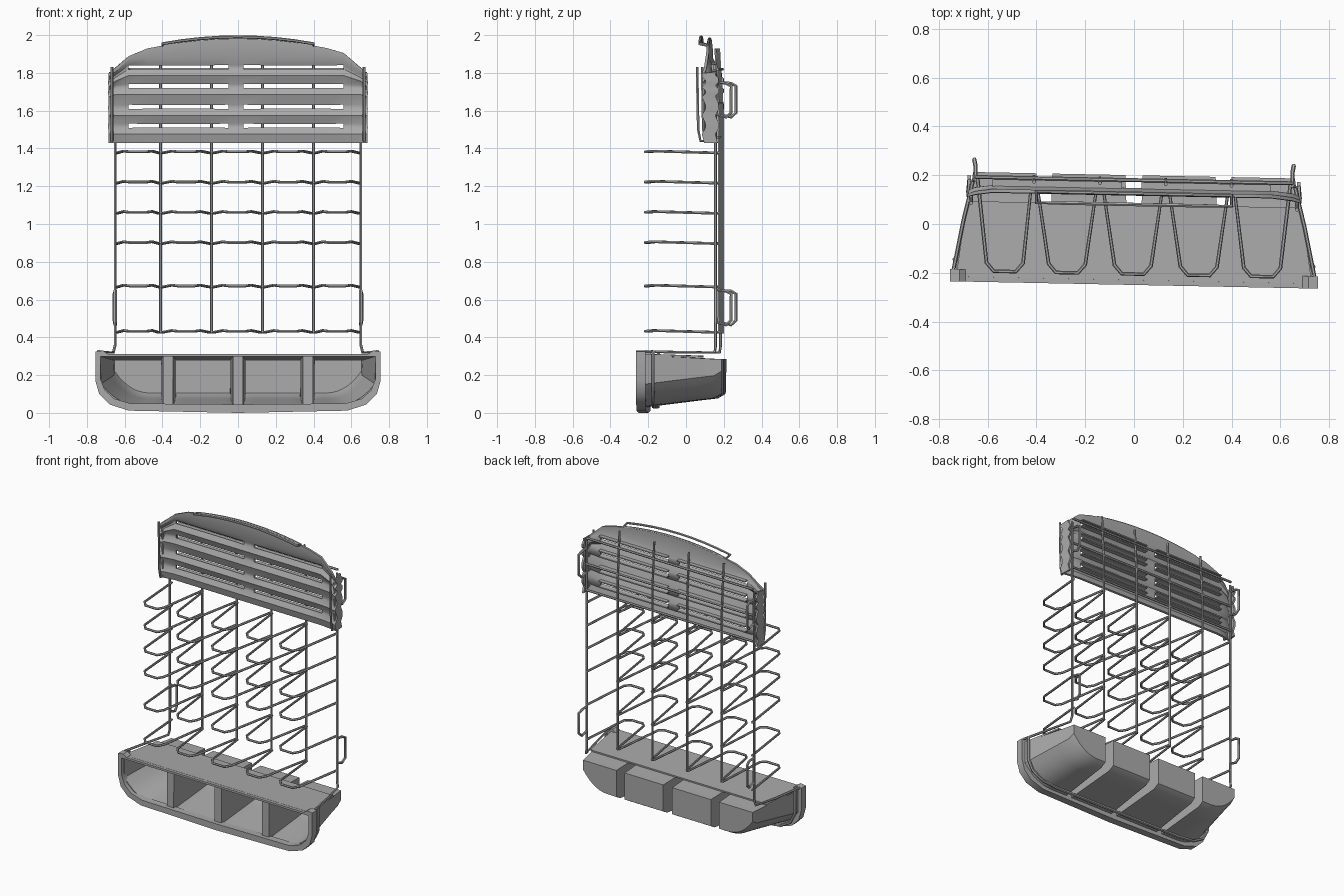
import bpy, bmesh, math
from mathutils import Matrix

cube = bpy.data.objects.get("Cube")
if cube:
    bpy.data.objects.remove(cube)

grey = bpy.data.materials.new("plain_grey")
grey.use_nodes = True
tone = (0.4, 0.4, 0.4, 1)
grey.diffuse_color = tone
grey.node_tree.nodes["Principled BSDF"].inputs["Base Color"].default_value = tone
parts = []
SKEW = Matrix.Identity(4)
SKEW[1][0] = -0.02  # the whole stand sits slightly turned


def add(name, data):
    ob = bpy.data.objects.new(name, data)
    bpy.context.collection.objects.link(ob)
    data.materials.append(grey)
    parts.append(ob)
    return ob


def finish(name, bm):
    bmesh.ops.recalc_face_normals(bm, faces=bm.faces)
    me = bpy.data.meshes.new(name)
    bm.to_mesh(me)
    bm.free()
    return add(name, me)


def wire(name, paths, closed=False, r=0.008):
    cu = bpy.data.curves.new(name, "CURVE")
    cu.dimensions = "3D"
    cu.bevel_depth = r
    cu.bevel_resolution = 1
    cu.use_fill_caps = True
    for pts in paths:
        sp = cu.splines.new("POLY")
        sp.points.add(len(pts) - 1)
        for p, co in zip(sp.points, pts):
            p.co = (*co, 1)
        sp.use_cyclic_u = closed
    return add(name, cu)


def boxes(name, spans):
    bm = bmesh.new()
    for x0, x1, y0, y1, z0, z1 in spans:
        m = Matrix.Translation(((x0 + x1) / 2, (y0 + y1) / 2, (z0 + z1) / 2))
        m = m @ Matrix.Diagonal((x1 - x0, y1 - y0, z1 - z0, 1))
        bmesh.ops.create_cube(bm, size=1, matrix=m)
    return finish(name, bm)


def thicken(ob, t, offset=-1):
    mod = ob.modifiers.new("thickness", "SOLIDIFY")
    mod.thickness = t
    mod.offset = offset


# Wire frame: upright posts
posts = [-0.65, -0.41, -0.14, 0.13, 0.40, 0.65]
wire("inner_posts", [[(x, 0.185, 0.42), (x, 0.185, 1.6), (x, 0.165, 1.93)] for x in posts[1:-1]])
wire("outer_posts", [[(s * 0.74, -0.2, 0.325), (s * 0.7, 0.0, 0.32), (s * 0.66, 0.165, 0.32),
                      (s * 0.65, 0.17, 0.36), (s * 0.65, 0.17, 1.8)] for s in (-1, 1)])

# Zigzag shelf wires, one bay between each pair of posts
levels = [0.43, 0.67, 0.90, 1.06, 1.22, 1.38]
shelves = []
for z in levels:
    path = []
    for a, b in zip(posts, posts[1:]):
        c = (a + b) / 2
        path += [(a + 0.008, 0.18, z - 0.004), (c - 0.075, -0.17, z + 0.006),
                 (c - 0.045, -0.205, z + 0.002), (c + 0.045, -0.205, z + 0.002),
                 (c + 0.075, -0.17, z + 0.006), (b - 0.008, 0.18, z - 0.004)]
    shelves.append(path)
wire("shelf_wires", shelves)

# Cross wires behind the header
wire("header_cross_wires", [[(-0.65, 0.18, z), (0.65, 0.18, z)] for z in (1.46, 1.64, 1.82)])

# Rear hanging hooks and side loops
wire("rear_hooks", [[(s * 0.65, 0.175, z - 0.08), (s * 0.65, 0.225, z - 0.095), (s * 0.655, 0.252, z - 0.07),
                     (s * 0.655, 0.252, z + 0.07), (s * 0.65, 0.225, z + 0.085), (s * 0.65, 0.175, z + 0.09)]
                    for s in (-1, 1) for z in (0.56, 1.66)], closed=True, r=0.009)
wire("side_loops", [[(s * 0.668, 0.072, 1.83), (s * 0.668, 0.078, 1.5), (s * 0.668, 0.09, 1.44),
                     (s * 0.668, 0.115, 1.44), (s * 0.668, 0.115, 1.76)] for s in (-1, 1)])


# Header panel: a grid with slot cells left out
def arch(x):
    a = abs(x)
    return 1.98 - 0.22 * a * a - max(0, a - 0.55) * 0.6


slots = [1.52, 1.62, 1.73, 1.83]
slot_spans = [(-0.58, -0.05), (0.03, 0.56)]
cols = [(-0.675, 0.18), (-0.682, 0.115), (-0.65, 0.125)]
cols += [(x, 0.135) for x in (-0.58, -0.48, -0.37, -0.26, -0.15, -0.05, 0.03,
                              0.15, 0.26, 0.37, 0.47, 0.56)]
cols += [(0.65, 0.125), (0.682, 0.115), (0.675, 0.18)]
rows = [(1.43, 0.0)]
for z in slots:
    rows += [(z - 0.045, -0.012), (z - 0.013, 0.006), (z + 0.013, 0.006)]
rows += [(1.88, -0.01), (2.0, -0.01)]
bm = bmesh.new()
grid = []
for x, y in cols:
    grid.append([bm.verts.new((x, y + dy, min(z, arch(x) - 0.018 * (len(rows) - 1 - j))
                               if j < len(rows) - 1 else arch(x)))
                 for j, (z, dy) in enumerate(rows)])
for i in range(len(cols) - 1):
    mid_x = (cols[i][0] + cols[i + 1][0]) / 2
    in_span = any(a < mid_x < b for a, b in slot_spans)
    for j in range(len(rows) - 1):
        is_slot = any(abs((rows[j][0] + rows[j + 1][0]) / 2 - z) < 0.003 for z in slots)
        if not (in_span and is_slot):
            bm.faces.new((grid[i][j], grid[i + 1][j], grid[i + 1][j + 1], grid[i][j + 1]))
thicken(finish("header_panel", bm), 0.014, 0)

# Folded ledges behind every slot
boxes("slot_ledges", [(a, b, 0.138, 0.172, z + d - 0.004, z + d + 0.004)
                      for a, b in slot_spans for z in slots for d in (-0.019, 0.019)])

# Curved grip bar on top of the header
arc = [(x / 10, 1.991 - 0.23 * (x / 10) ** 2) for x in range(-4, 5)]
wire("top_grip_bar", [[(x, 0.08, z) for x, z in arc] + [(x, 0.125, z - 0.01) for x, z in reversed(arc)]],
     closed=True)

# Bin cells: tapered shells open to the front, with rounded outer corners
front_edges = [(-0.735, -0.39), (-0.35, -0.02), (0.02, 0.35), (0.39, 0.735)]
back_edges = [(-0.66, -0.40), (-0.335, -0.035), (0.035, 0.335), (0.40, 0.66)]
sections = [(-0.22, 0.0), (-0.08, 0.35), (0.06, 0.7), (0.16, 0.93), (0.2, 1.0)]
STEPS = 10
for k, ((fa, fb), (ba, bb)) in enumerate(zip(front_edges, back_edges)):
    bm = bmesh.new()
    rings = []
    for y, t in sections:
        lo, hi = fa + (ba - fa) * t, fb + (bb - fb) * t
        edge = 0.735 - 0.075 * t
        top = 0.306 - 0.022 * t
        pts = [(lo, top)]
        for i in range(STEPS + 1):
            x = lo + (hi - lo) * i / STEPS
            u = max(0, (abs(x) / edge - 0.68) / 0.32)
            base = 0.03 + 0.05 * t + (0.02 if t == 1 else 0)
            pts.append((x, base + 0.12 * u ** 2.5))
        pts.append((hi, top))
        rings.append([bm.verts.new((x, y, z)) for x, z in pts])
    for r0, r1 in zip(rings, rings[1:]):
        for i in range(len(r0)):
            n = (i + 1) % len(r0)
            bm.faces.new((r0[i], r0[n], r1[n], r1[i]))
    bm.faces.new(rings[-1])
    thicken(finish("bin_cell_%d" % (k + 1), bm), 0.01)

# Front rim of the bin
half = [(0.0, 0.0), (0.58, 0.012), (0.68, 0.045), (0.735, 0.10), (0.755, 0.17), (0.755, 0.325),
        (0.715, 0.33), (0.69, 0.312), (0.0, 0.312)]
inner = [(0.0, 0.045), (0.57, 0.05), (0.655, 0.075), (0.705, 0.12), (0.728, 0.18), (0.728, 0.298),
         (0.71, 0.298), (0.69, 0.298), (0.0, 0.298)]
bm = bmesh.new()
for s in (-1, 1):
    loops = [[bm.verts.new((s * x, y, z)) for x, z in prof]
             for prof, y in ((half, -0.25), (half, -0.2), (inner, -0.2), (inner, -0.25))]
    for a, b in zip(loops, loops[1:] + loops[:1]):
        for i in range(len(half) - 1):
            bm.faces.new((a[i], a[i + 1], b[i + 1], b[i]))
bmesh.ops.remove_doubles(bm, verts=bm.verts, dist=0.0005)
finish("bin_front_rim", bm)

# Divider fronts between the cells
boxes("bin_dividers", [(x - 0.024, x + 0.024, -0.222, -0.205, 0.03, 0.305) for x in (-0.37, 0, 0.37)])

# Lid plate over the cells
bm = bmesh.new()
lid = [bm.verts.new(p) for p in ((-0.73, -0.23, 0.308), (0.73, -0.23, 0.308),
                                 (0.685, 0.08, 0.298), (-0.685, 0.08, 0.298))]
bm.faces.new(lid)
thicken(finish("bin_lid", bm), 0.01, 0)

# Wire hoop cradling the bin
hoop = [(0.735, 0.325), (0.735, 0.16), (0.70, 0.09), (0.62, 0.045), (0.5, 0.032)]
wire("bin_hoop", [[(-x, -0.16, z) for x, z in hoop] + [(x, -0.16, z) for x, z in reversed(hoop)]], r=0.01)

# Turn wires to meshes, apply the slight turn, and shade
bpy.ops.object.select_all(action="DESELECT")
for ob in parts:
    ob.data.transform(SKEW)
    ob.select_set(True)
bpy.context.view_layer.objects.active = parts[0]
bpy.ops.object.convert(target="MESH")
bpy.ops.object.shade_smooth_by_angle(angle=math.radians(35))
